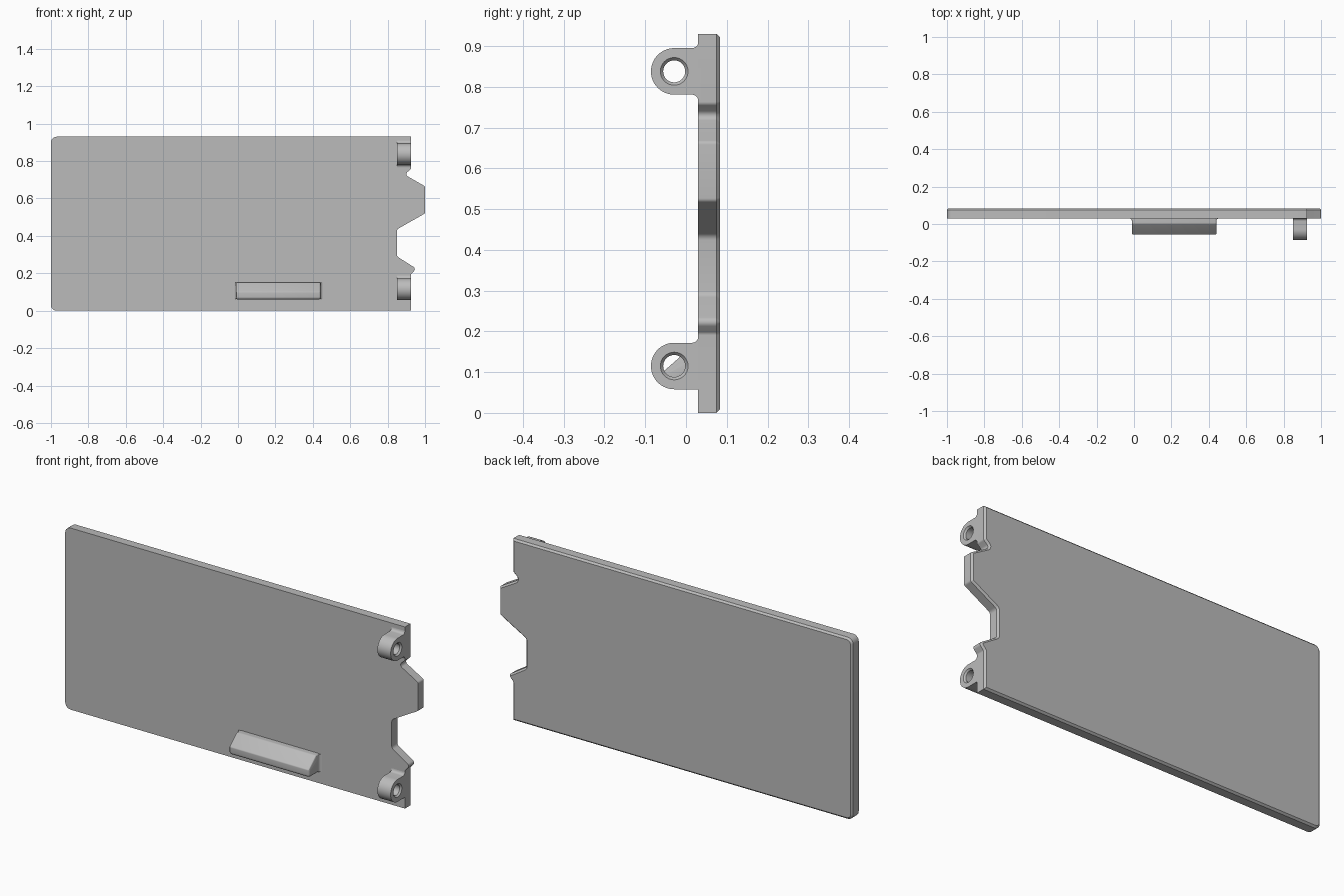
import bpy, bmesh, math
from mathutils import Vector, Matrix

if "Cube" in bpy.data.objects:
    bpy.data.objects.remove(bpy.data.objects["Cube"])

grey = bpy.data.materials.new("plain grey")
grey.use_nodes = True
colour = (0.5, 0.5, 0.5, 1)
grey.diffuse_color = colour
grey.node_tree.nodes["Principled BSDF"].inputs["Base Color"].default_value = colour


def rounded(points, steps=5):
    """Outline from (a, b, radius) corners, each replaced by a tangent arc."""
    out = []
    for i, (a, b, r) in enumerate(points):
        p = Vector((a, b))
        if not r:
            out.append(p)
            continue
        u = (Vector(points[i - 1][:2]) - p).normalized()
        v = (Vector(points[(i + 1) % len(points)][:2]) - p).normalized()
        half = u.angle(v) / 2
        centre = p + (u + v).normalized() * r / math.sin(half)
        start = p + u * r / math.tan(half) - centre
        sweep = start.angle_signed(p + v * r / math.tan(half) - centre)
        for k in range(steps + 1):
            out.append(centre + Matrix.Rotation(-sweep * k / steps, 2) @ start)
    return out


def prism(outline, place, low, high):
    """Extrude an outline between two levels; place maps (a, b, level) to 3D."""
    bm = bmesh.new()
    rings = [[bm.verts.new(place(p.x, p.y, t)) for p in outline] for t in (low, high)]
    caps = [bm.faces.new(r) for r in rings]
    n = len(outline)
    for i in range(n):
        j = (i + 1) % n
        bm.faces.new((rings[0][i], rings[0][j], rings[1][j], rings[1][i]))
    bmesh.ops.recalc_face_normals(bm, faces=bm.faces)
    return bm, caps


def finish(bm, name):
    mesh = bpy.data.meshes.new(name)
    bm.to_mesh(mesh)
    bm.free()
    mesh.materials.append(grey)
    ob = bpy.data.objects.new(name, mesh)
    bpy.context.collection.objects.link(ob)
    bpy.ops.object.select_all(action='DESELECT')
    ob.select_set(True)
    bpy.context.view_layer.objects.active = ob
    bpy.ops.object.shade_smooth_by_angle(angle=math.radians(30))
    return ob


def along_x(y, z, x):
    return (x, y, z)


FRONT, BACK = 0.03, 0.084

# Cover plate with toothed right edge and a chamfered back rim
plate_outline = rounded([
    (-1, 0, 0.03), (0.925, 0, 0), (0.925, 0.195, 0.012), (0.953, 0.225, 0.014),
    (0.85, 0.29, 0.02), (0.85, 0.435, 0.02), (1, 0.52, 0.012), (1, 0.665, 0.012),
    (0.89, 0.728, 0.014), (0.925, 0.758, 0.012), (0.925, 0.93, 0), (-1, 0.93, 0.03)])
bm, caps = prism(plate_outline, lambda x, z, y: (x, y, z), FRONT, BACK)
bmesh.ops.bevel(bm, geom=list(caps[1].edges), offset=0.009, segments=1, affect='EDGES')
finish(bm, "cover_plate")

# Finger grip: flat underside, sloping upper face, softened ends
grip_outline = rounded([
    (FRONT + 0.01, 0.06, 0), (-0.057, 0.06, 0.014), (-0.057, 0.1, 0.008),
    (0.002, 0.152, 0.015), (FRONT + 0.01, 0.152, 0)])
bm, caps = prism(grip_outline, along_x, -0.012, 0.442)
ends = [e for c in caps for e in c.edges
        if min(v.co.y for v in e.verts) < FRONT]
bmesh.ops.bevel(bm, geom=ends, offset=0.01, segments=3, profile=0.5, affect='EDGES')
finish(bm, "finger_grip")

# Small flares where the grip ends meet the plate
for side, x, d in (("right", -0.012, -1), ("left", 0.442, 1)):
    curve = [Vector((x - d * 0.004, FRONT + 0.005)), Vector((x + d * 0.012, FRONT + 0.005))]
    for k in range(5):
        t = math.radians(90 * k / 4)
        curve.append(Vector((x + d * 0.012 * (1 - math.sin(t)),
                             FRONT - 0.012 * (1 - math.cos(t)))))
    curve.append(Vector((x - d * 0.004, FRONT - 0.012)))
    bm, _ = prism(curve, lambda a, b, z: (a, b, z), 0.062, 0.15)
    finish(bm, side + "_grip_flare")


# Hinge lugs with countersunk pin holes
def hinge_lug(name, z, fillet_below):
    y, r, f, root = -0.029, 0.057, 0.015, FRONT + 0.005
    shape = []
    for k in range(33):
        t = math.radians(90 + 180 * k / 32)
        shape.append(Vector((y + r * math.cos(t), z + r * math.sin(t))))

    def blend(s):
        arc = [Vector((FRONT - f + f * math.sin(math.radians(a)),
                       z + s * (r + f - f * math.cos(math.radians(a)))))
               for a in range(0, 91, 18)]
        return arc + [Vector((root, z + s * (r + f)))]

    shape += blend(-1) if fillet_below else [Vector((root, z - r))]
    shape += reversed(blend(1))
    bm, _ = prism(shape, along_x, 0.85, 0.925)
    lug = finish(bm, name)

    # Revolved cutter: straight bore opening into a wide rim at both ends
    cut = bmesh.new()
    rings = []
    for x, rad in ((0.84, 0.034), (0.85, 0.034), (0.858, 0.027),
                   (0.917, 0.027), (0.925, 0.034), (0.935, 0.034)):
        rings.append([cut.verts.new((x, y + rad * math.cos(math.tau * k / 32),
                                     z + rad * math.sin(math.tau * k / 32)))
                      for k in range(32)])
    for a, b in zip(rings, rings[1:]):
        for k in range(32):
            j = (k + 1) % 32
            cut.faces.new((a[k], a[j], b[j], b[k]))
    cut.faces.new(rings[0])
    cut.faces.new(rings[-1])
    bmesh.ops.recalc_face_normals(cut, faces=cut.faces)
    cutter = finish(cut, "pin_hole_cutter")
    cutter.hide_render = True
    mod = lug.modifiers.new("pin hole", 'BOOLEAN')
    mod.operation = 'DIFFERENCE'
    mod.solver = 'EXACT'
    mod.object = cutter
    bpy.ops.object.select_all(action='DESELECT')
    lug.select_set(True)
    bpy.context.view_layer.objects.active = lug
    bpy.ops.object.modifier_apply(modifier=mod.name)
    bpy.data.objects.remove(cutter)
    bpy.ops.object.shade_smooth_by_angle(angle=math.radians(30))


hinge_lug("lower_hinge_lug", 0.115, False)
hinge_lug("upper_hinge_lug", 0.838, True)
